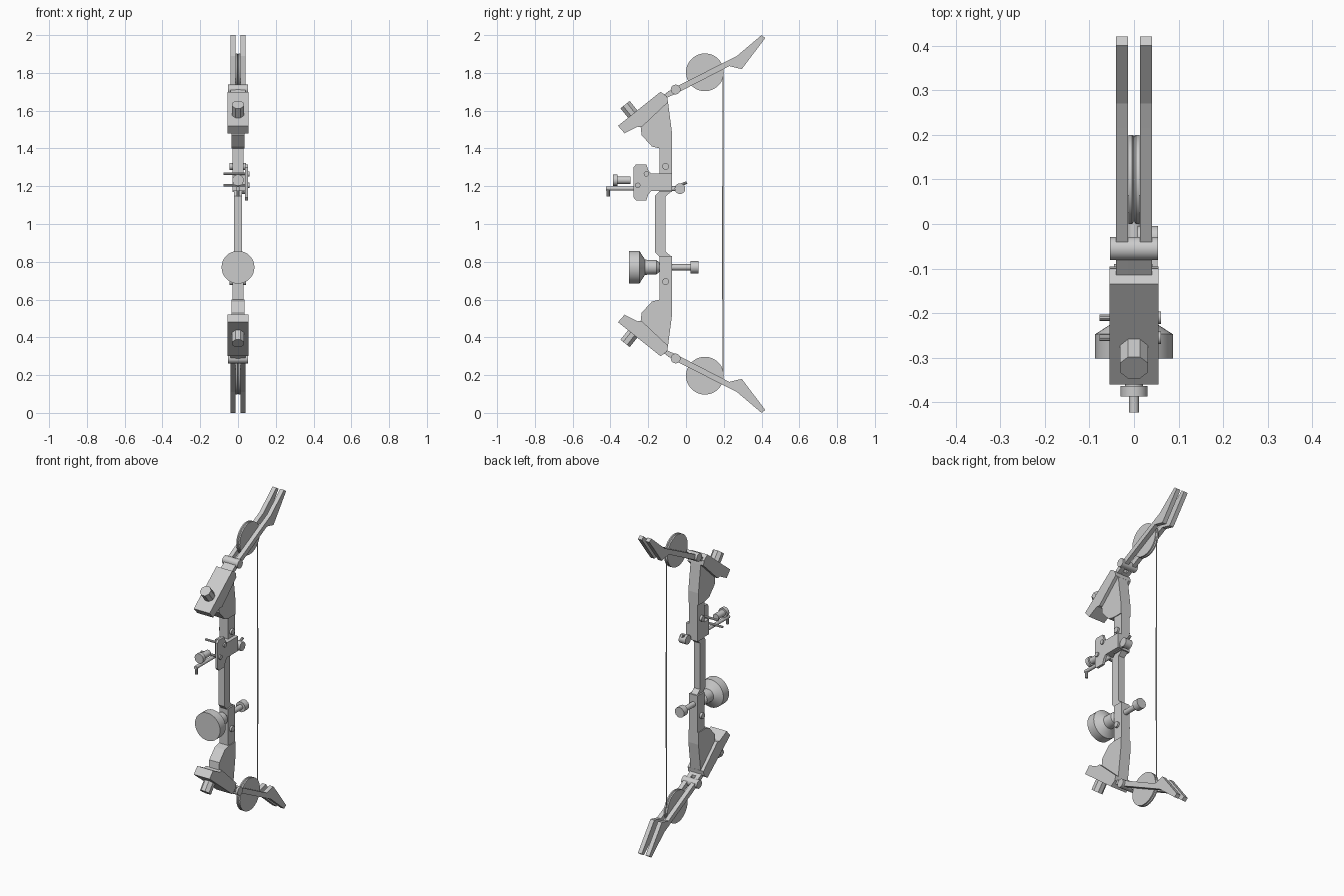
import bpy, bmesh, math
from mathutils import Vector

grey = bpy.data.materials.new("light grey")
grey.diffuse_color = (0.6, 0.6, 0.6, 1)


def finish(name, bm, smooth=False):
    bmesh.ops.recalc_face_normals(bm, faces=bm.faces)
    me = bpy.data.meshes.new(name)
    bm.to_mesh(me)
    bm.free()
    me.materials.append(grey)
    ob = bpy.data.objects.new(name, me)
    bpy.context.collection.objects.link(ob)
    if smooth:
        bpy.ops.object.select_all(action='DESELECT')
        ob.select_set(True)
        bpy.context.view_layer.objects.active = ob
        bpy.ops.object.shade_smooth_by_angle(angle=math.radians(35))
    return ob


def prism(name, pts, x0, x1, flip=False):
    """Side profile of (y, z) points, extruded from x0 to x1."""
    bm = bmesh.new()
    vs = [bm.verts.new((x0, y, 2 - z if flip else z)) for y, z in pts]
    f = bm.faces.new(vs)
    new = bmesh.ops.extrude_face_region(bm, geom=[f])["geom"]
    for v in new:
        if isinstance(v, bmesh.types.BMVert):
            v.co.x = x1
    return finish(name, bm)


def lathe(name, start, axis, prof, n=24, flip=False, turn=0.0):
    """Rings of (distance along axis, radius), capped at both ends."""
    axis = Vector(axis).normalized()
    u = Vector((1, 0, 0)) if abs(axis.x) < 0.9 else Vector((0, 1, 0))
    w = axis.cross(u).normalized()
    bm = bmesh.new()
    rings = []
    for d, r in prof:
        ring = []
        for i in range(n):
            a = 2 * math.pi * (i + turn) / n
            p = Vector(start) + axis * d + (u * math.cos(a) + w * math.sin(a)) * r
            if flip:
                p.z = 2 - p.z
            ring.append(bm.verts.new(p))
        rings.append(ring)
    for a, b in zip(rings, rings[1:]):
        for i in range(n):
            j = (i + 1) % n
            bm.faces.new((a[i], a[j], b[j], b[i]))
    bm.faces.new(rings[0][::-1])
    bm.faces.new(rings[-1])
    return finish(name, bm, n > 8)


def rod(name, a, b, r, n=16, flip=False):
    d = Vector(b) - Vector(a)
    return lathe(name, a, d, [(0, r), (d.length, r)], n, flip)


# Mirrored upper and lower ends
limb = [(-0.12, 1.66), (-0.115, 1.685), (-0.075, 1.715), (0.215, 1.862),
        (0.27, 1.89), (0.4, 2.0), (0.42, 1.985), (0.295, 1.82),
        (0.23, 1.836), (-0.05, 1.692)]
pocket = [(-0.36, 1.52), (-0.135, 1.70), (-0.10, 1.675), (-0.095, 1.645),
          (-0.235, 1.513), (-0.258, 1.515), (-0.325, 1.48)]
wedge = [(-0.24, 1.515), (-0.235, 1.47), (-0.18, 1.41), (-0.14, 1.40),
         (-0.073, 1.40), (-0.073, 1.475), (-0.10, 1.68), (-0.13, 1.69)]
for side, flip in (("upper", False), ("lower", True)):
    prism(side + "_limb_left", limb, -0.04, -0.013, flip)
    prism(side + "_limb_right", limb, 0.013, 0.04, flip)
    prism(side + "_limb_root", [(-0.12, 1.66), (-0.115, 1.685), (-0.08, 1.712),
                                (-0.08, 1.678)], -0.013, 0.013, flip)
    prism(side + "_limb_pocket", pocket, -0.055, 0.055, flip)
    prism(side + "_riser_wedge", wedge, -0.035, 0.035, flip)
    rod(side + "_limb_axle", (-0.054, -0.055, 1.712), (0.054, -0.055, 1.712), 0.026, 16, flip)
    lathe(side + "_wheel", (-0.012, 0.1, 1.803), (1, 0, 0),
          [(0, 0.1), (0.008, 0.1), (0.012, 0.094), (0.016, 0.1), (0.024, 0.1)], 48, flip)
    lathe(side + "_limb_bolt", (0, -0.265, 1.56), (0, -0.62, 0.78),
          [(0, 0.034), (0.092, 0.034)], 8, flip, 0.5)
    rod(side + "_riser_pin", (-0.045, -0.108, 1.305), (0.042, -0.108, 1.305), 0.018, 16, flip)
    prism(side + "_riser_arm", [(-0.14, 1.17), (-0.073, 1.17), (-0.073, 1.41), (-0.14, 1.41)],
          -0.03, 0.03, flip)

# Grip, set forward of the riser arms
half = [(-0.14, 1.19), (-0.14, 1.175), (-0.165, 1.148)]
back = [(-0.108, 1.145), (-0.075, 1.175), (-0.075, 1.19)]
grip = half + [(y, 2 - z) for y, z in half[::-1]] + [(y, 2 - z) for y, z in back[::-1]] + back
prism("grip", grip, -0.021, 0.021)

# Front stabilizer weight and rear rod
lathe("stabilizer_weight", (0, -0.302, 0.771), (0, 1, 0),
      [(0, 0.087), (0.055, 0.087), (0.085, 0.04), (0.145, 0.038), (0.165, 0.022), (0.19, 0.022)], 32)
lathe("rear_rod", (0, -0.08, 0.771), (0, 1, 0),
      [(0, 0.016), (0.105, 0.016), (0.105, 0.032), (0.145, 0.032)], 24)

# Sight bracket on the right of the riser
prism("sight_plate", [(-0.185, 1.175), (-0.2, 1.155), (-0.21, 1.125), (-0.265, 1.125),
                      (-0.277, 1.14), (-0.277, 1.30), (-0.265, 1.315), (-0.21, 1.315),
                      (-0.2, 1.285), (-0.185, 1.268), (-0.075, 1.268), (-0.075, 1.175)],
      0.038, 0.053)
prism("sight_mount", [(-0.185, 1.175), (-0.185, 1.268), (-0.075, 1.268), (-0.075, 1.175)],
      -0.03, 0.04)
for y, z in ((-0.21, 1.265), (-0.255, 1.205)):
    rod("sight_cross_pin", (-0.077, y, z), (0.055, y, z), 0.007, 10)
    rod("sight_screw", (0.05, y, z), (0.061, y, z), 0.014, 12)

# Sight tube and aiming arm
lathe("sight_tube", (0, -0.387, 1.232), (0, 1, 0),
      [(0, 0.03), (0.024, 0.03), (0.024, 0.02), (0.092, 0.02)], 20)
rod("aiming_arm", (0, -0.423, 1.188), (0, -0.18, 1.188), 0.011, 12)
rod("aiming_tip", (0, -0.412, 1.19), (0, -0.412, 1.145), 0.009, 10)

# Arrow rest behind the mount
rod("rest_arm", (0.03, -0.08, 1.187), (0.03, -0.03, 1.187), 0.013, 12)
rod("rest_knob", (0.008, -0.032, 1.187), (0.054, -0.032, 1.187), 0.028, 20)
rod("rest_prong", (0.03, -0.03, 1.205), (0.03, 0.004, 1.22), 0.008, 10)

# String running between the wheels
rod("string", (0, 0.195, 0.19), (0, 0.195, 1.81), 0.003, 8)
rod("string_serving", (0, 0.195, 0.6), (0, 0.195, 1.2), 0.004, 8)
